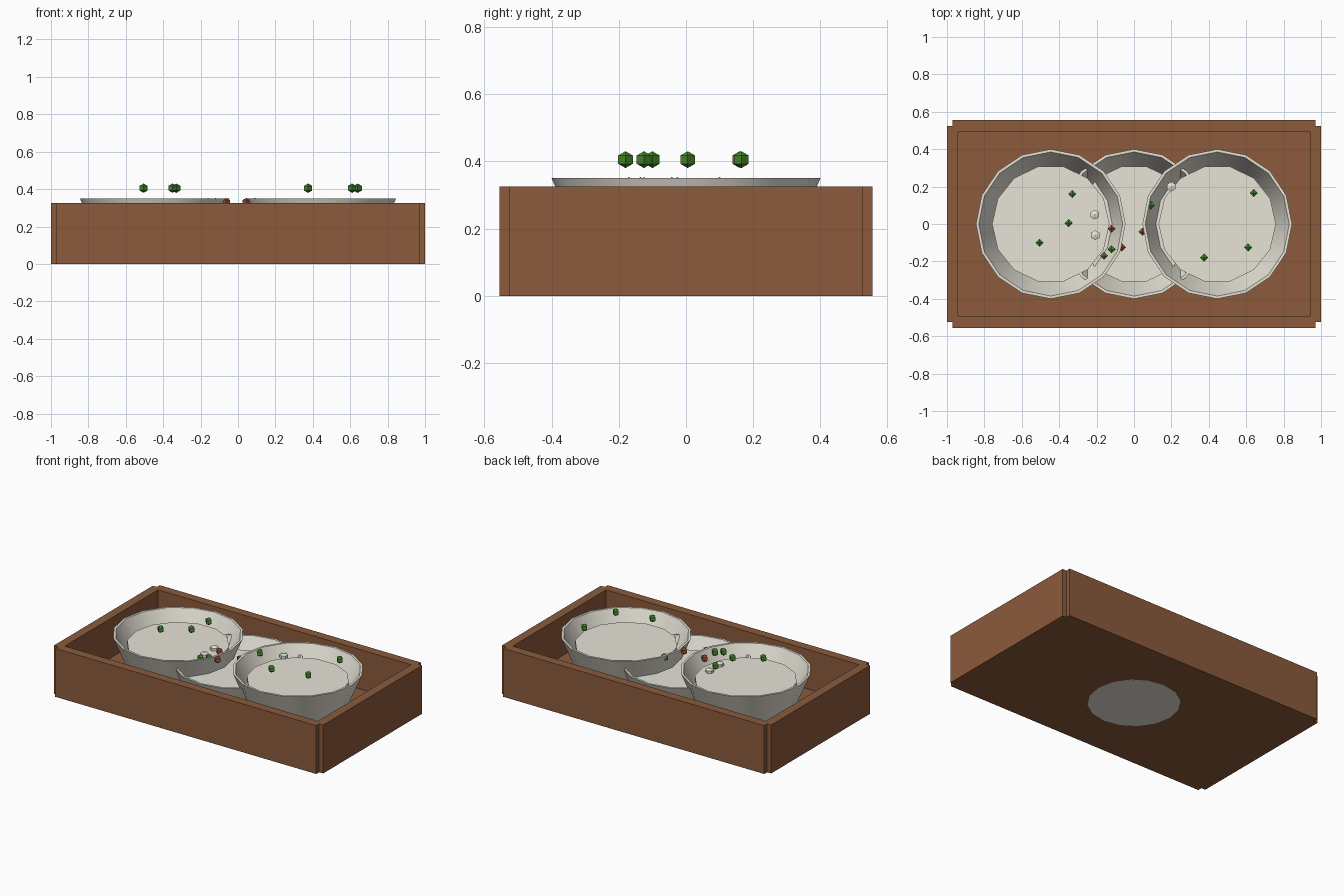
import bpy, bmesh, math
from mathutils import Matrix

if "Cube" in bpy.data.objects:
    bpy.data.objects.remove(bpy.data.objects["Cube"])


def srgb(r, g, b):
    return [((c / 255 + 0.055) / 1.055) ** 2.4 if c > 10 else c / 3294 for c in (r, g, b)] + [1]


def material(name, *rgb):
    m = bpy.data.materials.new(name)
    m.diffuse_color = srgb(*rgb)
    m.use_nodes = True
    m.node_tree.nodes["Principled BSDF"].inputs["Base Color"].default_value = m.diffuse_color
    return m


WOOD = material("brown wood", 139, 91, 60)
CERAMIC = material("cream ceramic", 232, 228, 216)
GREEN = material("herb green", 72, 140, 48)
RUST = material("rust brown", 150, 84, 50)


def add(name, bm, mat, smooth=False):
    bmesh.ops.recalc_face_normals(bm, faces=bm.faces)
    me = bpy.data.meshes.new(name)
    bm.to_mesh(me)
    bm.free()
    me.materials.append(mat)
    ob = bpy.data.objects.new(name, me)
    bpy.context.collection.objects.link(ob)
    if smooth:
        bpy.ops.object.select_all(action='DESELECT')
        ob.select_set(True)
        bpy.context.view_layer.objects.active = ob
        bpy.ops.object.shade_smooth_by_angle(angle=math.radians(35))
    return ob


def box(name, x0, x1, y0, y1, z0, z1):
    bm = bmesh.new()
    mid = Matrix.Translation(((x0 + x1) / 2, (y0 + y1) / 2, (z0 + z1) / 2))
    size = Matrix.Diagonal((x1 - x0, y1 - y0, z1 - z0, 1))
    bmesh.ops.create_cube(bm, size=1, matrix=mid @ size)
    return add(name, bm, WOOD)


def bowl(name, x, z):
    # closed wall profile turned around the bowl axis
    profile = [(0.28, 0), (0.40, 0.285), (0.385, 0.285), (0.27, 0.02)]
    n = 16
    bm = bmesh.new()
    rings = [[bm.verts.new((x + r * math.cos(i * math.tau / n),
                            r * math.sin(i * math.tau / n), z + h))
              for i in range(n)] for r, h in profile]
    for a, b in zip(rings, rings[1:]):
        for i in range(n):
            j = (i + 1) % n
            bm.faces.new((a[i], a[j], b[j], b[i]))
    bm.faces.new(rings[0])
    bm.faces.new(rings[-1])
    add(name, bm, CERAMIC, True)
    # flat filling disc inside the bowl
    bm = bmesh.new()
    bmesh.ops.create_cone(bm, cap_ends=True, segments=14, radius1=0.314, radius2=0.314, depth=0.03,
                          matrix=Matrix.Translation((x, 0, z + 0.205))
                          @ Matrix.Rotation(math.pi / 2, 4, 'Z'))
    add(name + "_filling", bm, CERAMIC)


def bit(name, x, y, z, mat, seg=4, r=0.025, flat=1):
    bm = bmesh.new()
    bmesh.ops.create_uvsphere(bm, u_segments=seg, v_segments=3, radius=r,
                              matrix=Matrix.Translation((x, y, z)) @ Matrix.Diagonal((1, 1, flat, 1)))
    add(name, bm, mat)


# Tray
box("tray_floor", -0.97, 0.97, -0.525, 0.525, 0, 0.06)
for s, side in ((-1, "front"), (1, "back")):
    y = sorted((s * 0.495, s * 0.555))
    box(side + "_wall", -0.97, 0.97, y[0], y[1], 0, 0.325)
for s, side in ((-1, "left"), (1, "right")):
    x = sorted((s * 0.94, s * 1.0))
    box(side + "_wall", x[0], x[1], -0.525, 0.525, 0, 0.325)

# Three bowls, the middle one sits lower and shows through the floor
bowl("left_bowl", -0.445, 0.065)
bowl("middle_bowl", 0, -0.0006)
bowl("right_bowl", 0.445, 0.065)

# Herb pieces over the outer bowls
for x, y in ((-0.33, 0.16), (-0.35, 0.005), (-0.505, -0.10),
             (0.64, 0.165), (0.61, -0.125), (0.375, -0.18)):
    bit("herb_piece", x, y, 0.405, GREEN)

# Toppings over the middle bowl
for x, y in ((-0.16, -0.17), (-0.12, -0.135), (0.09, 0.10)):
    bit("middle_herb_piece", x, y, 0.328, GREEN)
for x, y in ((-0.12, -0.025), (-0.065, -0.125), (0.045, -0.042)):
    bit("spice_piece", x, y, 0.328, RUST)
for x, y in ((-0.21, 0.05), (-0.207, -0.06), (0.20, 0.20)):
    bit("pale_slice", x, y, 0.298, CERAMIC, 6, 0.03, 0.6)
